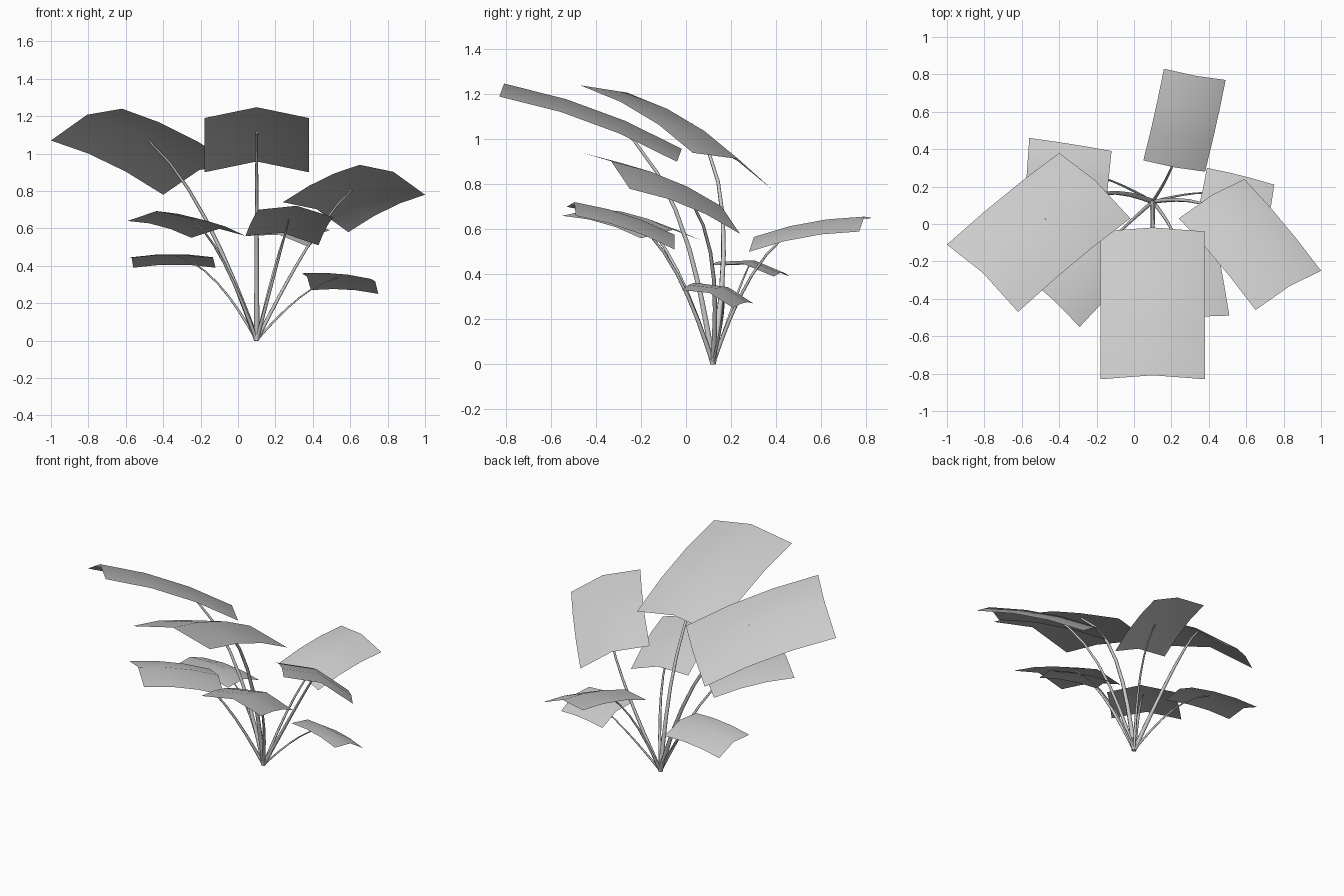
import bpy
import bmesh
from mathutils import Vector

old = bpy.data.objects.get("Cube")
if old:
    bpy.data.objects.remove(old, do_unlink=True)

GREY = (0.6, 0.6, 0.6, 1)
grey = bpy.data.materials.new("plain grey")
grey.use_nodes = True
grey.diffuse_color = GREY
grey.node_tree.nodes["Principled BSDF"].inputs["Base Color"].default_value = GREY

BASE = Vector((0.1, 0.12, 0.003))
ROWS = 3        # faces along a leaf
COLUMNS = 2     # faces across, folded along the midrib

# Leaf corners: inner edge a and b, then outer edge b and a
LEAVES = {
    "front_tall_leaf": ((0.38, -0.04, 0.9), (-0.18, -0.04, 0.9),
                        (-0.18, -0.83, 1.19), (0.38, -0.83, 1.19)),
    "right_tall_leaf": ((-0.02, 0.03, 0.94), (-0.4, 0.38, 0.78),
                        (-1, -0.11, 1.07), (-0.62, -0.47, 1.24)),
    "left_tall_leaf": ((0.59, 0.24, 0.58), (0.24, 0.03, 0.74),
                       (0.65, -0.46, 0.94), (1, -0.25, 0.78)),
    "back_leaf": ((0.05, 0.34, 0.56), (0.38, 0.28, 0.5),
                  (0.49, 0.77, 0.59), (0.16, 0.83, 0.65)),
    "right_middle_leaf": ((0.04, -0.2, 0.56), (-0.25, 0.07, 0.55),
                          (-0.59, -0.27, 0.64), (-0.29, -0.55, 0.66)),
    "left_middle_leaf": ((0.43, -0.05, 0.51), (0.04, -0.08, 0.56),
                         (0.11, -0.53, 0.7), (0.51, -0.49, 0.66)),
    "right_low_leaf": ((-0.15, 0.11, 0.44), (-0.12, 0.39, 0.39),
                       (-0.56, 0.46, 0.39), (-0.58, 0.18, 0.44)),
    "left_low_leaf": ((0.39, 0.3, 0.27), (0.34, 0.06, 0.36),
                      (0.71, -0.02, 0.33), (0.75, 0.21, 0.25)),
}


def surface(corners):
    """Return a function giving points on a folded, arched leaf."""
    a, b, c, d = (Vector(p) for p in corners)
    width = (b - a).length
    length = ((c + d) - (a + b)).length / 2
    normal = (c - a).cross(d - b).normalized()
    if normal.z < 0:
        normal.negate()

    def point(u, v):
        flat = a.lerp(b, u).lerp(d.lerp(c, u), v)
        fold = 0.11 * width * (1 - abs(2 * u - 1))
        arch = 0.04 * length * 4 * v * (1 - v)
        return flat + normal * (fold + arch)

    return point, width


def make_leaf(name, point):
    bm = bmesh.new()
    grid = [[bm.verts.new(point(i / COLUMNS, j / ROWS))
             for i in range(COLUMNS + 1)] for j in range(ROWS + 1)]
    for j in range(ROWS):
        for i in range(COLUMNS):
            face = bm.faces.new((grid[j][i], grid[j][i + 1],
                                 grid[j + 1][i + 1], grid[j + 1][i]))
            face.smooth = True
            face.normal_update()
            if face.normal.z < 0:
                face.normal_flip()
    mesh = bpy.data.meshes.new(name)
    bm.to_mesh(mesh)
    bm.free()
    mesh.materials.append(grey)
    bpy.context.collection.objects.link(bpy.data.objects.new(name, mesh))


def make_stem(name, point, width):
    """Tapered stalk rising to the leaf's inner edge and on to its middle."""
    tip = point(0.5, 0.45) - Vector((0, 0, 0.008))
    bend = point(0.5, 0) - Vector((0, 0, 0.15 * width))
    curve = bpy.data.curves.new(name, "CURVE")
    curve.dimensions = "3D"
    curve.bevel_depth = 0.027 * width
    curve.bevel_resolution = 1
    curve.resolution_u = 7
    curve.use_fill_caps = True
    spline = curve.splines.new("BEZIER")
    spline.bezier_points.add(1)
    start, end = spline.bezier_points
    for knot in (start, end):
        knot.handle_left_type = knot.handle_right_type = "FREE"
    start.co = start.handle_left = BASE
    start.handle_right = BASE.lerp(bend, 0.4)
    end.co = end.handle_right = tip
    end.handle_left = bend
    end.radius = 0.4
    spline.use_smooth = True
    curve.materials.append(grey)
    bpy.context.collection.objects.link(bpy.data.objects.new(name, curve))


for leaf_name, leaf_corners in LEAVES.items():
    leaf_point, leaf_width = surface(leaf_corners)
    make_leaf(leaf_name, leaf_point)
    make_stem(leaf_name.replace("leaf", "stem"), leaf_point, leaf_width)
